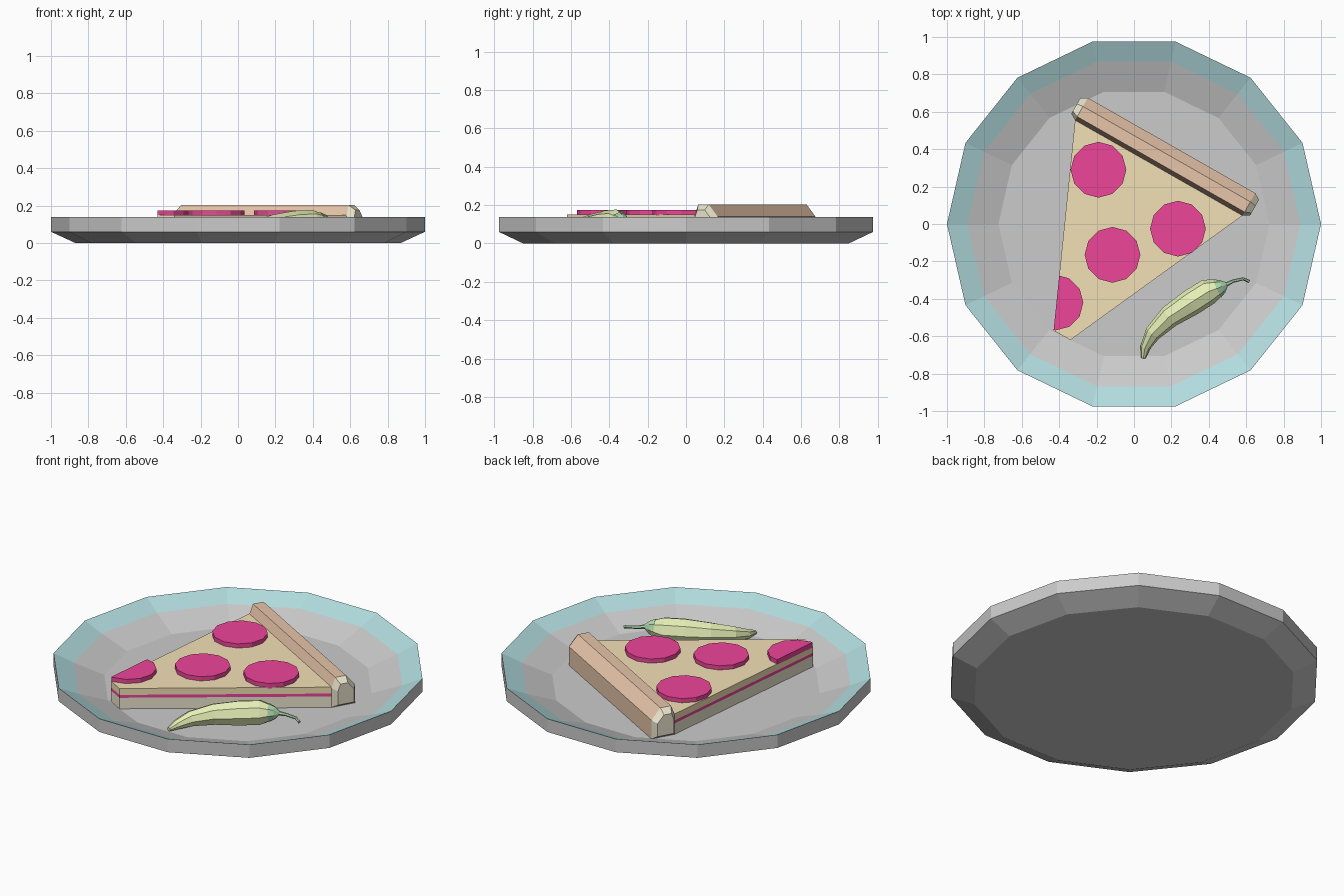
import bpy, bmesh
from math import cos, sin, pi
from mathutils import Vector

if "Cube" in bpy.data.objects:
    bpy.data.objects.remove(bpy.data.objects["Cube"])


def material(name, r, g, b):
    m = bpy.data.materials.new(name)
    m.diffuse_color = (r, g, b, 1)
    m.use_nodes = True
    m.node_tree.nodes["Principled BSDF"].inputs["Base Color"].default_value = m.diffuse_color
    return m


TEAL = material("teal_glaze", 0.45, 0.72, 0.74)
CHEESE = material("cheese", 0.9, 0.75, 0.47)
SAUCE = material("sauce_red", 0.85, 0.06, 0.32)
BREAD = material("bread", 0.85, 0.8, 0.63)
CRUST = material("baked_crust", 0.8, 0.56, 0.4)
PEPPER = material("pepper_green", 0.8, 0.88, 0.48)
STEM = material("stem_green", 0.42, 0.68, 0.42)


def finish(name, bm, mats):
    bmesh.ops.recalc_face_normals(bm, faces=bm.faces)
    me = bpy.data.meshes.new(name)
    bm.to_mesh(me)
    bm.free()
    for m in mats:
        me.materials.append(m)
    ob = bpy.data.objects.new(name, me)
    bpy.context.collection.objects.link(ob)
    return ob


def loft(name, rings, mats, slots=None, caps=(0, 0)):
    """Skin a list of equal-length point rings, closing both ends."""
    bm = bmesh.new()
    vs = [[bm.verts.new(p) for p in ring] for ring in rings]
    n = len(vs[0])
    for k in range(len(vs) - 1):
        for i in range(n):
            j = (i + 1) % n
            f = bm.faces.new((vs[k][i], vs[k][j], vs[k + 1][j], vs[k + 1][i]))
            f.material_index = slots[k] if slots else 0
    for ring, slot in ((vs[0], caps[0]), (vs[-1], caps[1])):
        bm.faces.new(ring).material_index = slot
    return finish(name, bm, mats)


def circle(r, z, n, cx=0, cy=0):
    return [(cx + r * cos(2 * pi * i / n), cy + r * sin(2 * pi * i / n), z) for i in range(n)]


def tube(name, path, mat, sides=8):
    """Tapered tube along (x, y, z, radius) points."""
    pts = [Vector(p[:3]) for p in path]
    rings = []
    for i, p in enumerate(pts):
        d = (pts[min(i + 1, len(pts) - 1)] - pts[max(i - 1, 0)]).normalized()
        side = d.cross(Vector((0, 0, 1))).normalized()
        up = side.cross(d)
        r = path[i][3]
        rings.append([p + side * r * cos(2 * pi * k / sides) + up * r * sin(2 * pi * k / sides)
                      for k in range(sides)])
    return loft(name, rings, [mat])


# Plate: 14-sided dish with a teal inner rim
FLOOR = 0.03
plate_profile = [(0.87, 0), (1, 0.06), (1, 0.138), (0.89, 0.09), (0.725, FLOOR)]
plain = material("plain_grey", 0.8, 0.8, 0.8)
loft("plate", [circle(r, z, 14) for r, z in plate_profile], [plain, TEAL], [0, 0, 1, 0])

# Slice: stacked bread, sauce and cheese layers
tip_left, tip_right = Vector((-0.43, -0.57)), Vector((-0.34, -0.62))
back_left, back_right = Vector((-0.315, 0.555)), Vector((0.58, 0.045))
outline = [tip_left, tip_right, back_right, back_left]
for name, z0, z1, mat in (("bread_layer", FLOOR, 0.095, BREAD),
                          ("sauce_layer", 0.095, 0.112, SAUCE),
                          ("cheese_layer", 0.112, 0.15, CHEESE)):
    loft(name, [[(p.x, p.y, z) for p in outline] for z in (z0, z1)], [mat])

# Crust: faceted bar along the back edge with tapered bread ends
along = (back_right - back_left).normalized()
across = Vector((-along.y, along.x))
section = [(0, FLOOR), (0, 0.145), (0.022, 0.203), (0.085, 0.203), (0.138, 0.14), (0.138, FLOOR)]


def crust_ring(base, shift, scale):
    ring = []
    for u, z in section:
        p = base + along * shift + across * (0.069 + (u - 0.069) * scale)
        ring.append((p.x, p.y, 0.11 + (z - 0.11) * scale))
    return ring


loft("crust", [crust_ring(back_left, -0.035, 0.7), crust_ring(back_left, 0, 1),
               crust_ring(back_right, 0, 1), crust_ring(back_right, 0.035, 0.7)],
     [CRUST, BREAD], [1, 0, 1], (1, 1))

# Pepperoni discs, the one at the tip trimmed by the slice edge
edge = back_left - tip_left
for i, (x, y) in enumerate([(-0.19, 0.29), (0.235, -0.025), (-0.115, -0.165), (-0.42, -0.42)]):
    ob = loft(f"pepperoni_{i + 1}", [circle(0.149, z, 12, x, y) for z in (0.145, 0.175)], [SAUCE])
    if i == 3:
        bm = bmesh.new()
        bm.from_mesh(ob.data)
        bmesh.ops.bisect_plane(bm, geom=bm.verts[:] + bm.edges[:] + bm.faces[:],
                               plane_co=(tip_left.x, tip_left.y, 0),
                               plane_no=(-edge.y, edge.x, 0), clear_outer=True)
        bmesh.ops.holes_fill(bm, edges=[e for e in bm.edges if e.is_boundary])
        bmesh.ops.recalc_face_normals(bm, faces=bm.faces)
        bm.to_mesh(ob.data)
        bm.free()

# Chili pepper: curved body, cap and thin stem
tube("chili_body", [(0.05, -0.717, 0.05, 0.012), (0.06, -0.66, 0.058, 0.027),
                    (0.10, -0.585, 0.076, 0.044), (0.19, -0.495, 0.092, 0.06),
                    (0.305, -0.42, 0.101, 0.071), (0.40, -0.36, 0.107, 0.07),
                    (0.455, -0.34, 0.112, 0.045)], PEPPER)
tube("chili_cap", [(0.445, -0.345, 0.112, 0.052), (0.472, -0.333, 0.114, 0.037),
                   (0.495, -0.322, 0.115, 0.013)], STEM)
tube("chili_stem", [(0.485, -0.327, 0.115, 0.013), (0.53, -0.305, 0.108, 0.009),
                    (0.585, -0.293, 0.098, 0.008), (0.615, -0.307, 0.087, 0.009)], STEM, 6)
